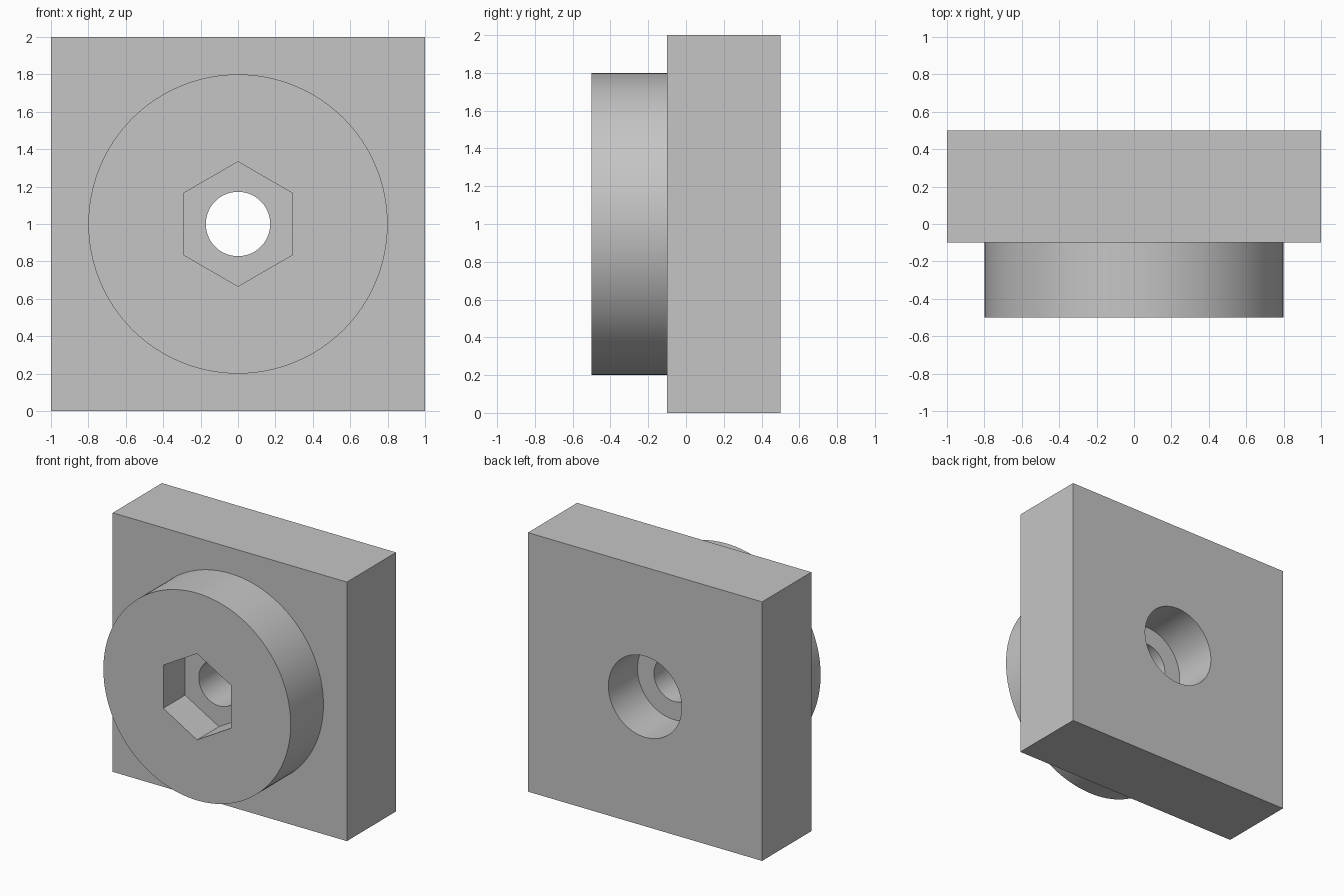
import bpy
import math

default = bpy.data.objects.get("Cube")
if default:
    bpy.data.objects.remove(default, do_unlink=True)

CENTRE_Z = 1.0

grey = bpy.data.materials.new("plain_grey")
grey.use_nodes = True
colour = (0.56, 0.56, 0.56, 1.0)
grey.diffuse_color = colour
grey.node_tree.nodes["Principled BSDF"].inputs["Base Color"].default_value = colour


def prism(name, radius, y_front, y_back, sides=128):
    """Cylinder or prism lying along y, with a corner pointing up."""
    bpy.ops.mesh.primitive_cylinder_add(
        vertices=sides, radius=radius, depth=y_back - y_front,
        location=(0, (y_front + y_back) / 2, CENTRE_Z),
        rotation=(math.pi / 2, 0, 0))
    obj = bpy.context.object
    obj.name = name
    obj.data.materials.append(grey)
    return obj


def combine(target, tool, operation):
    """Apply a boolean and discard the helper."""
    mod = target.modifiers.new(tool.name, 'BOOLEAN')
    mod.operation = operation
    mod.solver = 'EXACT'
    mod.object = tool
    bpy.context.view_layer.objects.active = target
    bpy.ops.object.modifier_apply(modifier=mod.name)
    bpy.data.objects.remove(tool, do_unlink=True)


# Square base plate
bpy.ops.mesh.primitive_cube_add(size=1, location=(0, 0.2, CENTRE_Z))
body = bpy.context.object
body.name = "plate_with_boss"
body.scale = (2, 0.6, 2)
bpy.ops.object.transform_apply(location=True, rotation=True, scale=True)
body.data.materials.append(grey)

# Round boss on the front
combine(body, prism("round_boss", 0.8, -0.5, 0.05), 'UNION')

# Hexagonal pocket, through hole and rear counterbore
combine(body, prism("hex_pocket", 0.333, -0.7, -0.233, sides=6), 'DIFFERENCE')
combine(body, prism("rear_counterbore", 0.313, 0.145, 0.7), 'DIFFERENCE')
combine(body, prism("through_hole", 0.172, -0.6, 0.6), 'DIFFERENCE')

# Smooth round walls, crisp edges
bpy.ops.object.select_all(action='DESELECT')
body.select_set(True)
bpy.context.view_layer.objects.active = body
bpy.ops.object.shade_smooth_by_angle(angle=math.radians(30))
